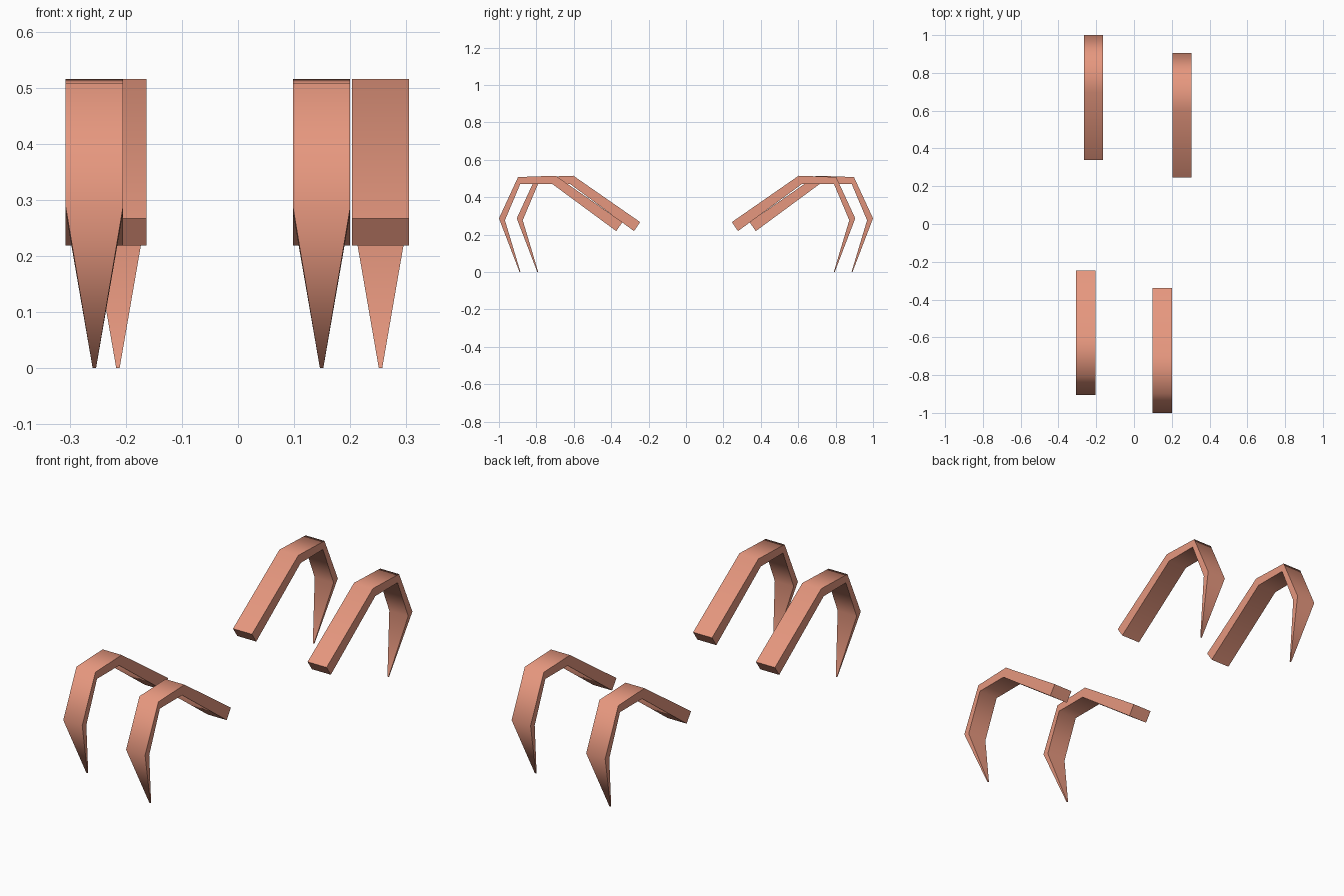
import bpy, bmesh, math

if "Cube" in bpy.data.objects:
    bpy.data.objects.remove(bpy.data.objects["Cube"])

# Outer and inner side outline from hip to foot tip: (outward distance, height, half width)
OUTER = [(0.340, 0.267, 0.051), (0.697, 0.515, 0.051), (0.898, 0.508, 0.051),
         (1.000, 0.287, 0.051), (0.890, 0.000, 0.003)]
INNER = [(0.373, 0.219, 0.051), (0.715, 0.471, 0.051), (0.886, 0.471, 0.051),
         (0.968, 0.277, 0.051), (0.885, 0.000, 0.003)]

mat = bpy.data.materials.new("salmon")
mat.diffuse_color = (0.79, 0.31, 0.21, 1)
mat.use_nodes = True
mat.node_tree.nodes["Principled BSDF"].inputs["Base Color"].default_value = mat.diffuse_color


def leg(name, x, side, shift):
    """Bent leg: a loft of rectangular sections tapering to a point."""
    bm = bmesh.new()
    rings = []
    for (yo, zo, wo), (yi, zi, wi) in zip(OUTER, INNER):
        rings.append([bm.verts.new((x + sx * w, side * (y - shift), z))
                      for sx, y, z, w in ((-1, yo, zo, wo), (1, yo, zo, wo),
                                          (1, yi, zi, wi), (-1, yi, zi, wi))])
    for a, b in zip(rings, rings[1:]):
        for i in range(4):
            j = (i + 1) % 4
            bm.faces.new((a[i], a[j], b[j], b[i]))
    bm.faces.new(rings[0])
    bm.faces.new(rings[-1])
    bmesh.ops.recalc_face_normals(bm, faces=bm.faces)
    mesh = bpy.data.meshes.new(name)
    bm.to_mesh(mesh)
    bm.free()
    mesh.materials.append(mat)
    ob = bpy.data.objects.new(name, mesh)
    bpy.context.collection.objects.link(ob)
    # Soft bends, crisp side edges
    bpy.ops.object.select_all(action='DESELECT')
    ob.select_set(True)
    bpy.context.view_layer.objects.active = ob
    bpy.ops.object.shade_smooth_by_angle(angle=math.radians(70))


# Two legs at the back, two at the front, staggered diagonally
leg("back_left_leg", -0.214, 1, 0)
leg("back_right_leg", 0.254, 1, 0.095)
leg("front_left_leg", -0.256, -1, 0.095)
leg("front_right_leg", 0.149, -1, 0)
